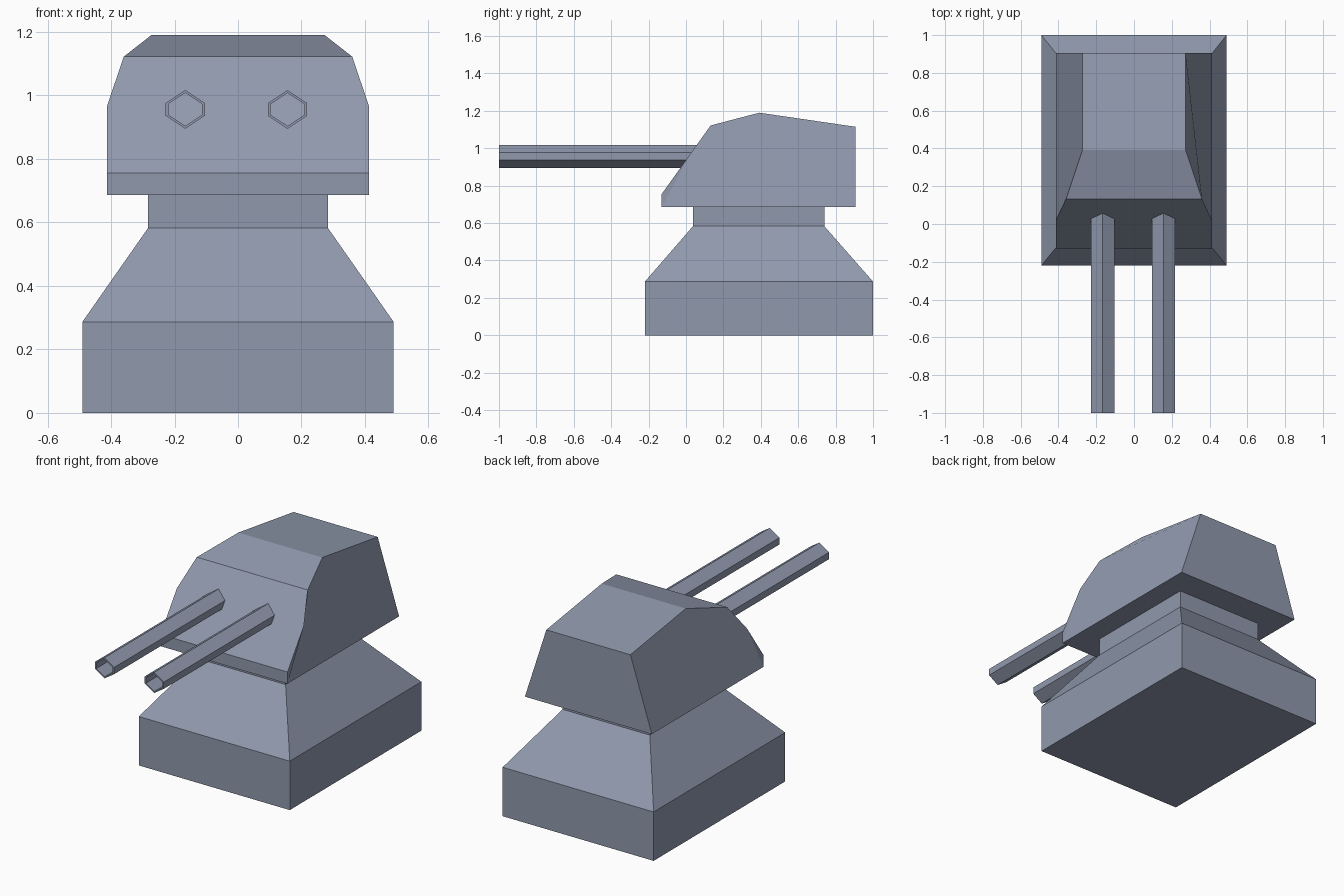
import bpy
import math

if "Cube" in bpy.data.objects:
    bpy.data.objects.remove(bpy.data.objects["Cube"])

steel = bpy.data.materials.new("blue grey steel")
steel.diffuse_color = (0.28, 0.32, 0.42, 1)
steel.use_nodes = True
steel.node_tree.nodes["Principled BSDF"].inputs["Base Color"].default_value = steel.diffuse_color


def make(name, verts, faces):
    mesh = bpy.data.meshes.new(name)
    mesh.from_pydata(verts, [], faces)
    mesh.materials.append(steel)
    obj = bpy.data.objects.new(name, mesh)
    bpy.context.collection.objects.link(obj)
    return obj


# Pedestal: stacked rectangles (half width, front y, back y, z)
levels = [(0.49, -0.22, 1.0, 0), (0.49, -0.22, 1.0, 0.287),
          (0.283, 0.037, 0.74, 0.583), (0.283, 0.037, 0.74, 0.687)]
verts, faces = [], [(3, 2, 1, 0)]
for w, f, b, z in levels:
    verts += [(-w, f, z), (w, f, z), (w, b, z), (-w, b, z)]
for k in range(len(levels) - 1):
    for i in range(4):
        j = (i + 1) % 4
        faces.append((4 * k + i, 4 * k + j, 4 * k + 4 + j, 4 * k + 4 + i))
faces.append((12, 13, 14, 15))
make("pedestal", verts, faces)

# Turret head: side outline (half width, y, z) from front bottom over the top
outline = [(0.412, -0.13, 0.686), (0.412, -0.13, 0.755), (0.412, 0.022, 0.968),
           (0.36, 0.132, 1.122), (0.273, 0.392, 1.19), (0.273, 0.905, 1.115),
           (0.412, 0.905, 0.686)]
n = len(outline)
verts = [(s * w, y, z) for s in (-1, 1) for w, y, z in outline]
faces = [(i, n + i, n + (i + 1) % n, (i + 1) % n) for i in range(n)]
faces += [(0, 1, 2), (0, 2, 3, 4, 5, 6)]
faces += [(n + 2, n + 1, n), (n + 6, n + 5, n + 4, n + 3, n + 2, n)]
make("turret_head", verts, faces)


# Gun barrels: hollow six-sided tubes, cut to follow the sloped front plate
def hexagon(r_x, r_z, flat, cx, y_of):
    pts = [(0, r_z), (r_x, flat), (r_x, -flat), (0, -r_z), (-r_x, -flat), (-r_x, flat)]
    return [(cx + x, y_of(0.956 + z), 0.956 + z) for x, z in pts]


def muzzle(z):
    return -1.0


def plate(z):
    return -0.13 + (z - 0.755) * 0.71 + 0.004


for name, cx in (("left_barrel", -0.166), ("right_barrel", 0.156)):
    verts = (hexagon(0.062, 0.061, 0.02, cx, plate) + hexagon(0.062, 0.061, 0.02, cx, muzzle)
             + hexagon(0.053, 0.052, 0.017, cx, muzzle) + hexagon(0.053, 0.052, 0.017, cx, plate))
    faces = [(6 * k + i, 6 * k + 6 + i, 6 * k + 6 + (i + 1) % 6, 6 * k + (i + 1) % 6)
             for k in range(3) for i in range(6)]
    make(name, verts, faces)

# Outward normals everywhere
import bmesh
for obj in bpy.data.objects:
    bm = bmesh.new()
    bm.from_mesh(obj.data)
    if "barrel" in obj.name:
        # join inner and outer ends so the tube is a closed ring
        bm.verts.ensure_lookup_table()
        for i in range(6):
            j = (i + 1) % 6
            bm.faces.new([bm.verts[q] for q in (18 + i, i, j, 18 + j)])
    bmesh.ops.recalc_face_normals(bm, faces=bm.faces)
    bm.to_mesh(obj.data)
    bm.free()
